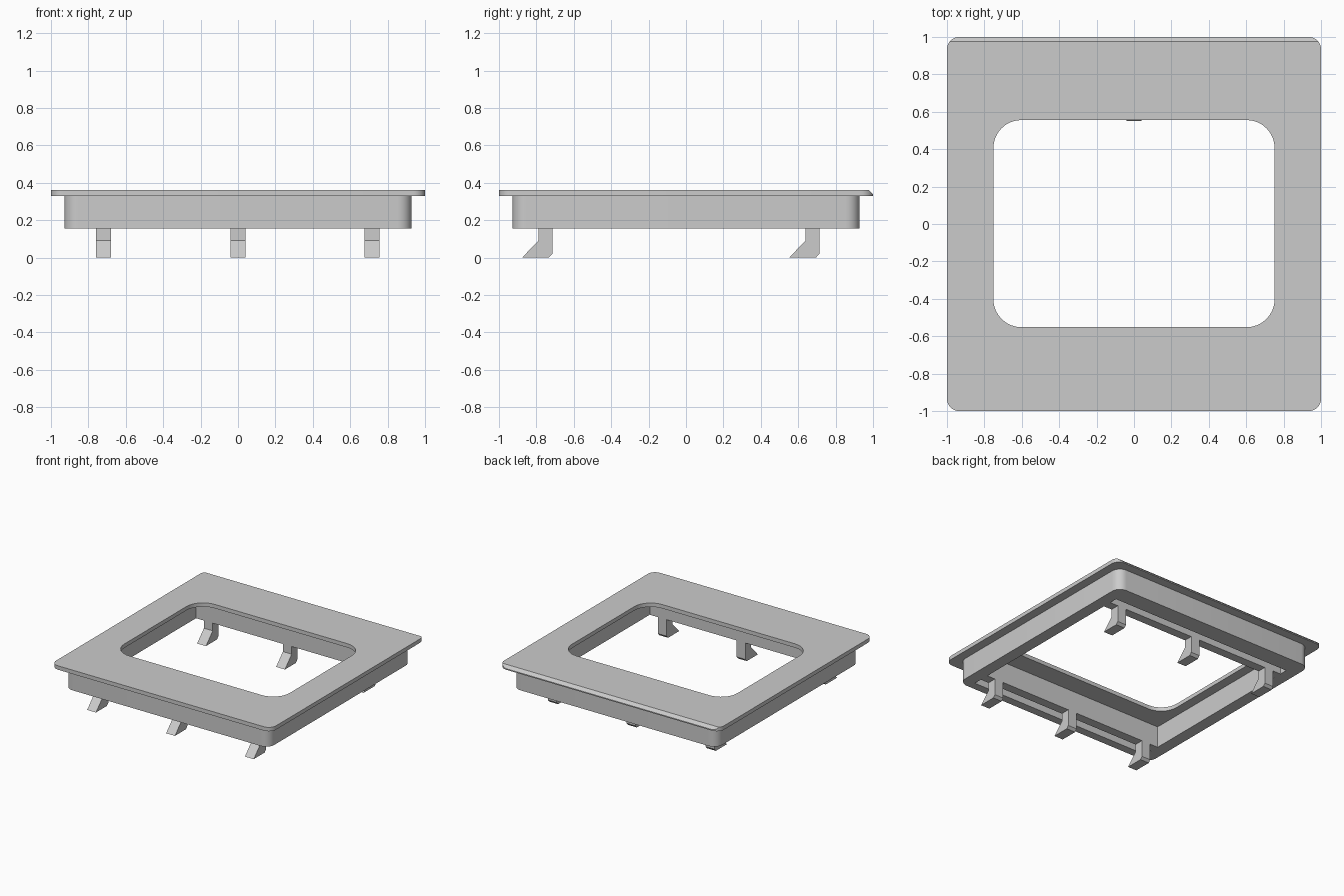
import bpy, bmesh, math
from mathutils import Vector

cube = bpy.data.objects.get("Cube")
if cube:
    bpy.data.objects.remove(cube, do_unlink=True)

grey = bpy.data.materials.new("matte_grey")
grey.use_nodes = True
COLOUR = (0.6, 0.6, 0.6, 1)
grey.diffuse_color = COLOUR
grey.node_tree.nodes["Principled BSDF"].inputs["Base Color"].default_value = COLOUR


def rounded_rect(x, y0, y1, radius=0, steps=8):
    """Outline symmetric in x, from y0 to y1, with rounded corners."""
    corners = [(x, y1), (-x, y1), (-x, y0), (x, y0)]
    if not radius:
        return corners
    points = []
    for i, (cx, cy) in enumerate(corners):
        ox = cx - math.copysign(radius, cx)
        oy = cy - radius if cy == y1 else cy + radius
        for k in range(steps + 1):
            a = math.pi / 2 * (i + k / steps)
            points.append((ox + radius * math.cos(a), oy + radius * math.sin(a)))
    return points


def slab(loops, z0, z1):
    """Solid slab from an outer outline and any number of holes."""
    bm = bmesh.new()
    for loop in loops:
        verts = [bm.verts.new((x, y, z0)) for x, y in loop]
        for a, b in zip(verts, verts[1:] + verts[:1]):
            bm.edges.new((a, b))
    bmesh.ops.triangle_fill(bm, edges=bm.edges[:], use_beauty=True)
    top = bmesh.ops.extrude_face_region(bm, geom=bm.faces[:])["geom"]
    verts = [v for v in top if isinstance(v, bmesh.types.BMVert)]
    bmesh.ops.translate(bm, vec=(0, 0, z1 - z0), verts=verts)
    return bm


def finish(bm, name):
    bmesh.ops.recalc_face_normals(bm, faces=bm.faces[:])
    mesh = bpy.data.meshes.new(name)
    bm.to_mesh(mesh)
    bm.free()
    mesh.materials.append(grey)
    obj = bpy.data.objects.new(name, mesh)
    bpy.context.collection.objects.link(obj)
    bpy.ops.object.select_all(action="DESELECT")
    obj.select_set(True)
    bpy.context.view_layer.objects.active = obj
    bpy.ops.object.shade_smooth_by_angle(angle=math.radians(30))
    return obj


BASE, UNDER, TOP = 0.155, 0.33, 0.362

# Cover plate with a rounded window and a bevelled back edge
bm = slab([rounded_rect(1, -1, 1, 0.065),
           rounded_rect(0.752, -0.552, 0.556, 0.15)], UNDER, TOP)
bmesh.ops.bisect_plane(bm, geom=bm.verts[:] + bm.edges[:] + bm.faces[:],
                       plane_co=Vector((0, 0.977, TOP)),
                       plane_no=Vector((0, 1, 1)).normalized(), clear_outer=True)
bmesh.ops.holes_fill(bm, edges=[e for e in bm.edges if e.is_boundary], sides=0)
finish(bm, "cover_plate")

# Skirt with a square opening and a slot behind each row of clips
finish(slab([rounded_rect(0.928, -0.928, 0.928, 0.075),
             rounded_rect(0.83, -0.715, 0.64),
             rounded_rect(0.83, -0.86, -0.79),
             rounded_rect(0.83, 0.713, 0.78)], BASE, UNDER), "skirt")

# Hooked clips in two rows of three
HOOK = [(0, BASE), (0, 0.092), (-0.088, 0), (0.055, 0), (0.073, 0.02), (0.073, BASE)]
for row, y in (("front", -0.788), ("back", 0.64)):
    for side, x in (("right", -0.718), ("middle", 0), ("left", 0.716)):
        bm = bmesh.new()
        face = bm.faces.new([bm.verts.new((x - 0.04, y + dy, z)) for dy, z in HOOK])
        ext = bmesh.ops.extrude_face_region(bm, geom=[face])["geom"]
        bmesh.ops.translate(bm, vec=(0.08, 0, 0),
                            verts=[v for v in ext if isinstance(v, bmesh.types.BMVert)])
        finish(bm, f"{row}_{side}_clip")
